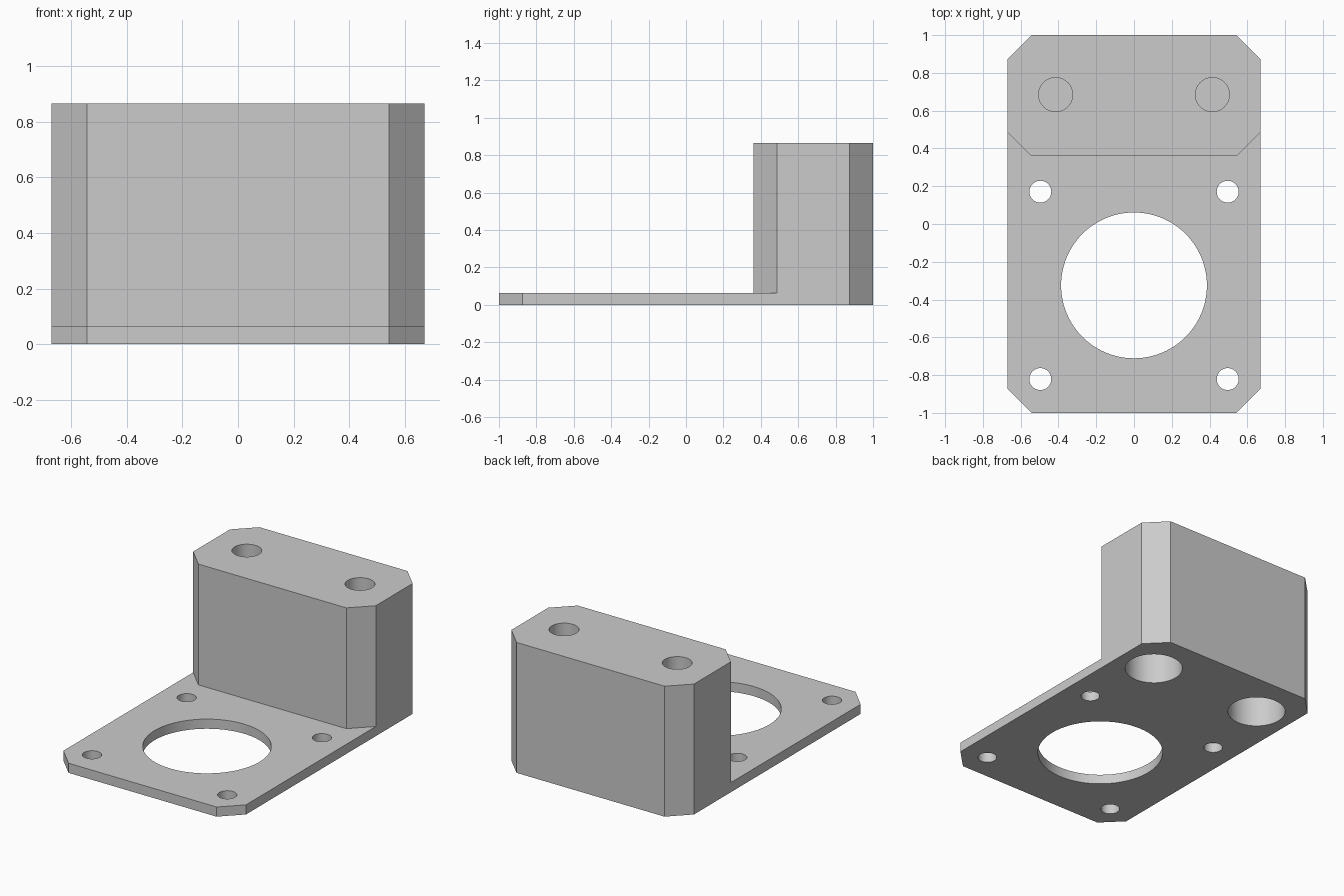
import bpy
import bmesh
from math import radians
from mathutils import Matrix, Vector

cube = bpy.data.objects.get("Cube")
if cube:
    bpy.data.objects.remove(cube, do_unlink=True)

HALF_W, CHAMFER = 0.67, 0.127
BACK, FRONT, BLOCK_FRONT = 1.0, -1.0, 0.36
PLATE_TOP, BLOCK_TOP = 0.064, 0.865

grey = bpy.data.materials.new("Plain grey")
grey.use_nodes = True
colour = (0.6, 0.6, 0.6, 1)
grey.diffuse_color = colour
grey.node_tree.nodes["Principled BSDF"].inputs["Base Color"].default_value = colour


def make_object(name, bm):
    bmesh.ops.recalc_face_normals(bm, faces=bm.faces)
    mesh = bpy.data.meshes.new(name)
    bm.to_mesh(mesh)
    bm.free()
    mesh.materials.append(grey)
    obj = bpy.data.objects.new(name, mesh)
    bpy.context.collection.objects.link(obj)
    return obj


def chamfered_prism(name, y0, y1, z0, z1):
    """Upright prism on a rectangle with its four corners cut off."""
    w, c = HALF_W, CHAMFER
    right = [(w - c, y0), (w, y0 + c), (w, y1 - c), (w - c, y1)]
    outline = right + [(-x, y) for x, y in reversed(right)]
    bm = bmesh.new()
    face = bm.faces.new([bm.verts.new((x, y, z0)) for x, y in outline])
    ext = bmesh.ops.extrude_face_region(bm, geom=[face])
    top = [v for v in ext["geom"] if isinstance(v, bmesh.types.BMVert)]
    bmesh.ops.translate(bm, verts=top, vec=Vector((0, 0, z1 - z0)))
    return make_object(name, bm)


def add_drill(bm, x, y, radius, z0, z1, segments=48):
    bmesh.ops.create_cone(bm, cap_ends=True, segments=segments,
                          radius1=radius, radius2=radius, depth=z1 - z0,
                          matrix=Matrix.Translation((x, y, (z0 + z1) / 2)))


def apply_boolean(target, other, operation):
    mod = target.modifiers.new(operation.title(), "BOOLEAN")
    mod.operation = operation
    mod.solver = "EXACT"
    mod.object = other
    bpy.context.view_layer.objects.active = target
    bpy.ops.object.modifier_apply(modifier=mod.name)
    bpy.data.objects.remove(other, do_unlink=True)


# Flat plate with an upright mounting block at its back
bracket = chamfered_prism("motor_bracket", FRONT, BACK, 0, PLATE_TOP)
block = chamfered_prism("mounting_block", BLOCK_FRONT, BACK, PLATE_TOP, BLOCK_TOP)
apply_boolean(bracket, block, "UNION")

# Large centre opening and four screw holes through the plate
drills = bmesh.new()
centre_y, spacing = -0.325, 0.496
add_drill(drills, 0, centre_y, 0.386, -0.1, 0.2, segments=96)
for side in (-1, 1):
    for end in (-1, 1):
        add_drill(drills, side * spacing, centre_y + end * spacing, 0.058, -0.1, 0.2)
    # Bolt hole from above, and a wide head pocket from below, with a thin web between
    add_drill(drills, side * 0.415, 0.685, 0.09, 0.706, 1)
    add_drill(drills, side * 0.415, 0.685, 0.177, -0.1, 0.7)
apply_boolean(bracket, make_object("drills", drills), "DIFFERENCE")

# Smooth the bores, keep the flat faces crisp
bpy.ops.object.select_all(action="DESELECT")
bracket.select_set(True)
bpy.context.view_layer.objects.active = bracket
bpy.ops.object.shade_smooth_by_angle(angle=radians(30))
